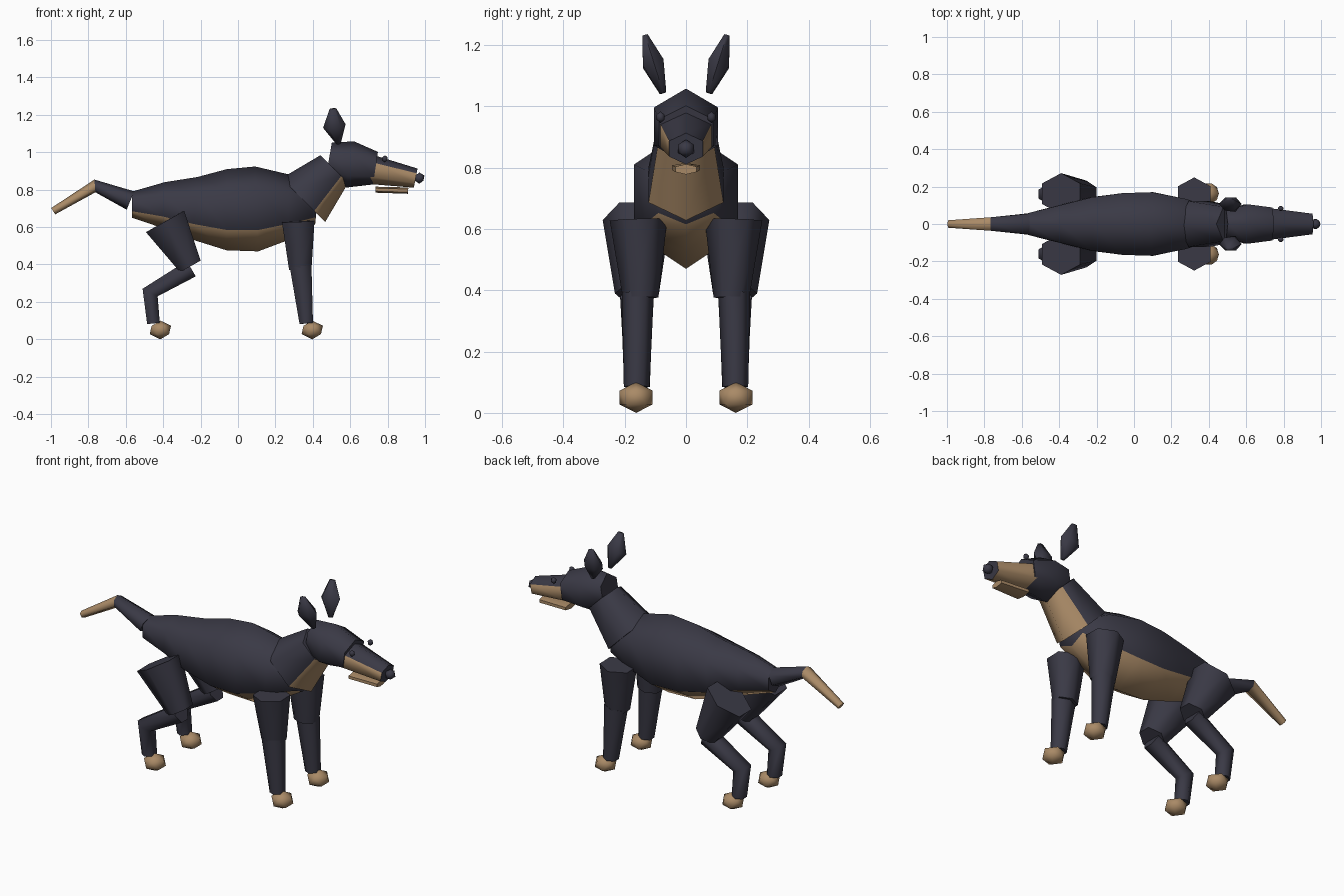
import bpy, bmesh, math
from mathutils import Vector

if "Cube" in bpy.data.objects:
    bpy.data.objects.remove(bpy.data.objects["Cube"])


def material(name, rgb):
    m = bpy.data.materials.new(name)
    m.diffuse_color = (*rgb, 1)
    m.use_nodes = True
    m.node_tree.nodes["Principled BSDF"].inputs["Base Color"].default_value = m.diffuse_color
    return m


DARK = material("dark_coat", (0.042, 0.041, 0.060))
TAN = material("tan_marking", (0.40, 0.255, 0.135))


def finish(bm, name):
    bmesh.ops.recalc_face_normals(bm, faces=bm.faces[:])
    me = bpy.data.meshes.new(name)
    bm.to_mesh(me)
    bm.free()
    me.materials.append(DARK)
    me.materials.append(TAN)
    ob = bpy.data.objects.new(name, me)
    bpy.context.collection.objects.link(ob)
    bpy.ops.object.select_all(action='DESELECT')
    ob.select_set(True)
    bpy.context.view_layer.objects.active = ob
    bpy.ops.object.shade_smooth_by_angle(angle=math.radians(72))
    return ob


def tube(name, stations, rule=lambda seg, side: 0, start=90, n=6):
    """Six-sided loft; a station is (x, y, z, half width, half depth)."""
    pts = [Vector(s[:3]) for s in stations]
    ang = [math.radians(start + 360 * k / n) for k in range(n)]
    cmax = max(abs(math.cos(a)) for a in ang)
    smax = max(abs(math.sin(a)) for a in ang)
    bm = bmesh.new()
    rings = []
    for i, s in enumerate(stations):
        t = Vector()
        if i > 0:
            t += (pts[i] - pts[i - 1]).normalized()
        if i < len(pts) - 1:
            t += (pts[i + 1] - pts[i]).normalized()
        t.normalize()
        side = (Vector((0, 1, 0)) - t * t.y).normalized()
        up = t.cross(side)
        rings.append([bm.verts.new(pts[i] + side * s[3] * math.cos(a) / cmax
                                   + up * s[4] * math.sin(a) / smax) for a in ang])
    for i in range(len(rings) - 1):
        for k in range(n):
            j = (k + 1) % n
            f = bm.faces.new((rings[i][k], rings[i][j], rings[i + 1][j], rings[i + 1][k]))
            f.material_index = rule(i, k)
    bm.faces.new(rings[0])
    bm.faces.new(rings[-1])
    return finish(bm, name)


def ball(name, loc, size, tan=0):
    bm = bmesh.new()
    bmesh.ops.create_icosphere(bm, subdivisions=1, radius=1)
    for v in bm.verts:
        v.co = Vector(loc) + Vector(a * b for a, b in zip(v.co, size))
    for f in bm.faces:
        f.material_index = tan
    return finish(bm, name)


def underside(seg, side):
    return int(side in (2, 3))


# Torso with tan belly
tube("body", [(-0.567, 0, 0.72, 0.058, 0.070), (-0.40, 0, 0.718, 0.10, 0.122),
              (-0.23, 0, 0.70, 0.143, 0.168), (-0.06, 0, 0.693, 0.165, 0.217),
              (0.10, 0, 0.697, 0.17, 0.227), (0.27, 0, 0.705, 0.135, 0.176),
              (0.42, 0, 0.69, 0.09, 0.075)], underside)

# Neck with tan throat
tube("neck", [(0.35, 0, 0.745, 0.122, 0.165), (0.515, 0, 0.91, 0.092, 0.105)], underside)

# Head, muzzle and jaw
tube("head", [(0.485, 0, 0.955, 0.072, 0.098), (0.60, 0, 0.935, 0.105, 0.125),
              (0.735, 0, 0.915, 0.088, 0.088)])
tube("muzzle", [(0.715, 0, 0.907, 0.085, 0.078), (0.95, 0, 0.862, 0.055, 0.052)],
     lambda seg, side: int(side in (1, 2, 3, 4)))
tube("lower_jaw", [(0.735, 0, 0.80, 0.045, 0.016), (0.91, 0, 0.795, 0.035, 0.017)],
     lambda seg, side: 1)
for f in bpy.data.objects["lower_jaw"].data.polygons:
    f.material_index = 1
ball("nose", (0.97, 0, 0.862), (0.03, 0.03, 0.03))

# Tail with tan tip
tail = tube("tail", [(-0.575, 0, 0.742, 0.055, 0.053), (-0.765, 0, 0.82, 0.036, 0.034),
                     (-0.988, 0, 0.685, 0.02, 0.02)], lambda seg, side: seg)
tail.data.polygons[-1].material_index = 1

for s, tag in ((1, "left"), (-1, "right")):
    # Eyes and ears
    ball(f"eye_{tag}", (0.785, 0.083 * s, 0.965), (0.017, 0.015, 0.019))
    tube(f"ear_{tag}", [(0.538, 0.075 * s, 1.045, 0.011, 0.012),
                        (0.515, 0.107 * s, 1.14, 0.035, 0.061),
                        (0.508, 0.134 * s, 1.233, 0.009, 0.018)])
    # Front leg
    tube(f"front_upper_leg_{tag}", [(0.322, 0.155 * s, 0.63, 0.094, 0.087),
                                    (0.333, 0.148 * s, 0.375, 0.058, 0.060)], start=0)
    tube(f"front_lower_leg_{tag}", [(0.335, 0.157 * s, 0.39, 0.052, 0.058),
                                    (0.365, 0.161 * s, 0.085, 0.042, 0.036)], start=0)
    # Hind leg
    tube(f"hind_thigh_{tag}", [(-0.39, 0.162 * s, 0.63, 0.11, 0.117),
                               (-0.255, 0.16 * s, 0.39, 0.072, 0.063)], start=0)
    tube(f"hind_shank_{tag}", [(-0.25, 0.16 * s, 0.378, 0.055, 0.048),
                               (-0.47, 0.16 * s, 0.25, 0.048, 0.045),
                               (-0.452, 0.16 * s, 0.085, 0.042, 0.034)], start=0)
    # Paws
    for part, x in (("front", 0.397), ("hind", -0.415)):
        ball(f"{part}_paw_{tag}", (x, 0.163 * s, 0.05), (0.064, 0.064, 0.05), 1)
